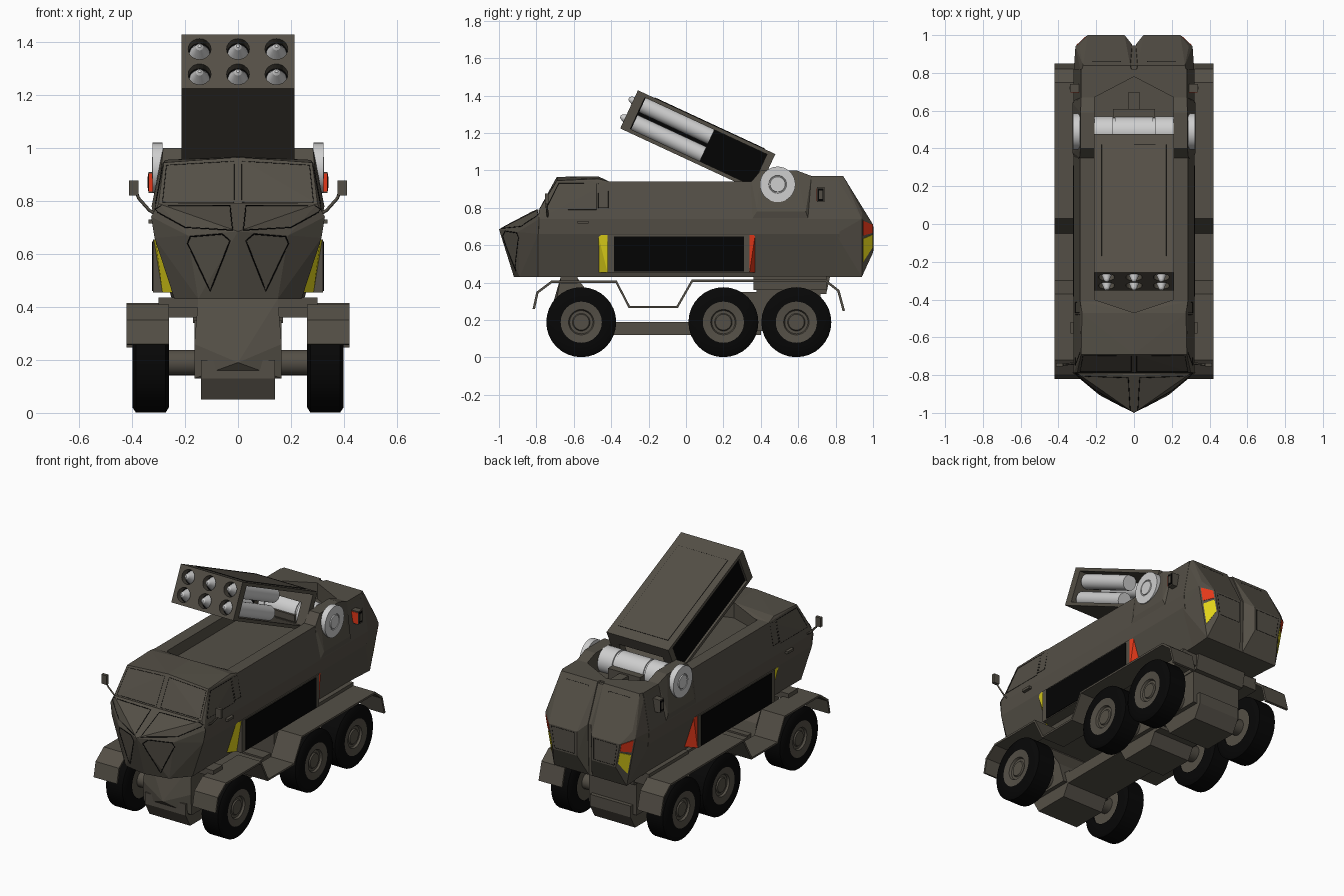
import bpy, bmesh, math
from mathutils import Matrix, Vector
from mathutils.bvhtree import BVHTree

if "Cube" in bpy.data.objects:
    bpy.data.objects.remove(bpy.data.objects["Cube"])


def material(name, r, g, b):
    m = bpy.data.materials.new(name)
    m.use_nodes = True
    m.diffuse_color = (r, g, b, 1)
    m.node_tree.nodes["Principled BSDF"].inputs["Base Color"].default_value = (r, g, b, 1)
    return m


OLIVE = material("olive_paint", .088, .078, .061)
BLACK = material("black_panel", .001, .001, .001)
RUBBER = material("tyre_rubber", .002, .002, .002)
PALE = material("pale_metal", .62, .62, .62)
RED = material("red_lamp", .78, .04, .01)
YELLOW = material("yellow_lamp", .75, .65, .01)
smooth_parts = []


def finish(name, bm, mat, mirror=False, smooth=False):
    bmesh.ops.recalc_face_normals(bm, faces=bm.faces)
    me = bpy.data.meshes.new(name)
    bm.to_mesh(me)
    bm.free()
    me.materials.append(mat)
    ob = bpy.data.objects.new(name, me)
    bpy.context.collection.objects.link(ob)
    if mirror:
        ob.modifiers.new("mirror", "MIRROR")
    if smooth:
        smooth_parts.append(ob)
    return ob


def solid(name, pts, mat=OLIVE, pair=False):
    """Convex body; symmetric across x, or a mirrored pair."""
    bm = bmesh.new()
    for x, y, z in pts:
        bm.verts.new((x, y, z))
        if not pair and x:
            bm.verts.new((-x, y, z))
    res = bmesh.ops.convex_hull(bm, input=bm.verts)
    spare = {v for v in res["geom_interior"] + res["geom_unused"] if isinstance(v, bmesh.types.BMVert)}
    bmesh.ops.delete(bm, geom=list(spare), context="VERTS")
    bmesh.ops.dissolve_limit(bm, angle_limit=.01, verts=bm.verts, edges=bm.edges)
    return finish(name, bm, mat, pair)


def box(name, xs, ys, zs, mat=OLIVE, pair=False):
    return solid(name, [(x, y, z) for x in xs for y in ys for z in zs], mat, pair)


def plate(name, quad, mat, thick=.003):
    q = [Vector(p) for p in quad]
    n = (q[1] - q[0]).cross(q[3] - q[0]).normalized() * thick
    if n.x < 0:
        n = -n
    return solid(name, q + [p + n for p in q], mat, True)


def lathe(name, profile, y, z, mat, pair=True):
    """Revolve (x, radius) points around an axis along x."""
    bm = bmesh.new()
    vs = [bm.verts.new((x, y, z + r)) for x, r in profile]
    es = [bm.edges.new(e) for e in zip(vs, vs[1:])]
    bmesh.ops.spin(bm, geom=vs + es, cent=(0, y, z), axis=(1, 0, 0), angle=math.tau, steps=32)
    bmesh.ops.remove_doubles(bm, verts=bm.verts, dist=.0001)
    return finish(name, bm, mat, pair, True)


def add_rod(bm, x, z, y0, y1, r0, r1):
    m = Matrix.Translation((x, (y0 + y1) / 2, z)) @ Matrix.Rotation(-math.pi / 2, 4, "X")
    bmesh.ops.create_cone(bm, cap_ends=True, segments=20, radius1=r0, radius2=r1, depth=y1 - y0, matrix=m)


def cut(parts, cutter):
    for ob in parts:
        mod = ob.modifiers.new("cut", "BOOLEAN")
        mod.operation, mod.solver, mod.object = "DIFFERENCE", "EXACT", cutter
        bpy.context.view_layer.objects.active = ob
        bpy.ops.object.modifier_apply(modifier="cut")
    bpy.data.objects.remove(cutter)


def line(name, pts, mat=BLACK, r=.0024, closed=True):
    cu = bpy.data.curves.new(name, "CURVE")
    cu.dimensions, cu.bevel_depth, cu.bevel_resolution = "3D", r, 0
    for s in (1, -1):
        sp = cu.splines.new("POLY")
        sp.points.add(len(pts) - 1)
        for p, (x, y, z) in zip(sp.points, pts):
            p.co = (s * x, y, z, 1)
        sp.use_cyclic_u = closed
    cu.materials.append(mat)
    ob = bpy.data.objects.new(name, cu)
    bpy.context.collection.objects.link(ob)
    return ob


def seam_on(name, ob, outline, r, steps=8):
    """Project a front outline of (x, z) points onto a part."""
    bm = bmesh.new()
    bm.from_mesh(ob.data)
    tree = BVHTree.FromBMesh(bm)
    pts = []
    for a, b in zip(outline, outline[1:] + outline[:1]):
        for i in range(steps):
            p = Vector(a).lerp(Vector(b), i / steps)
            hit = tree.ray_cast(Vector((p.x, -3, p.y)), Vector((0, 1, 0)))[0]
            if hit:
                pts.append(hit)
    bm.free()
    line(name, pts, r=r)


# Hull, cab, nose and rear
def ring(y):
    return [(x, y, z) for x, z in ((.24, .43), (.315, .66), (.32, .74))]

hull = solid("main_hull", [p for y in (-.42, .82) for p in ring(y) + [(.285, y, .94)]])
hump = solid("drum_hump", [(.315, .34, .72), (.315, .66, .72), (.326, .38, .78), (.326, .64, .78),
                           (.288, .35, .94), (.283, .4, 1), (.283, .59, 1), (.28, .67, .97)])
rear_roof = solid("rear_roof", [(x, y, z) for y in (.65, .82) for x, z in ((.315, .76), (.28, .97))])
cab = solid("cab", ring(-.79) + ring(-.41) + [(.3, -.785, .79), (.28, -.69, .945), (0, -.69, .965),
                                              (.275, -.47, .955), (0, -.47, .968), (.285, -.41, .94)])
cut((hull, hump, rear_roof, cab), solid("bay_cutter", [
    (x, y, z) for z in (.87, 1.3) for x, y in ((.21, -.4), (0, -.47), (.21, .67), (0, .78))]))
nose = solid("nose", ring(-.79) + [(.328, -.785, .74), (.3, -.79, .79), (0, -.8, .79), (.19, -.9, .67),
                                   (.15, -.89, .43), (0, -1, .685), (0, -.92, .43)])
P, Q, R, S = [Vector(p) for p in ((.31, .94, .74), (.245, 1, .71), (.216, 1, .56), (.25, .94, .43))]
solid("rear_lobe", ring(.8) + [P, Q, R, S, (.29, .94, .78), (.05, 1, .71), (.05, 1, .56), (.01, .95, .75),
                               (.01, .94, .43), (.01, .8, .43), (.27, .84, .97), (.02, .84, .97),
                               (.28, .8, .97), (.01, .8, .97)], pair=True)
solid("rear_spine", [(.03, .79, .43), (.03, .94, .43), (.03, .945, .75), (.03, .84, .96), (.03, .79, .96)])

# Rear lamps on the lobe corners
def on_corner(u, v):
    return P.lerp(S, v).lerp(Q.lerp(R, v), u)

for name, v0, v1, mat in (("red_rear_lamp", .02, .29, RED), ("yellow_rear_lamp", .35, .77, YELLOW)):
    plate(name, [on_corner(.1, v0), on_corner(.9, v0), on_corner(.9, v1), on_corner(.1, v1)], mat)

# Panel seams and windows
seam_on("nose_upper_seam", nose, [(.318, .765), (.292, .782), (.03, .782), (.02, .69), (.2, .7)], .002)
seam_on("nose_lower_seam", nose, [(.19, .64), (.18, .665), (.06, .675), (.03, .65), (.105, .46)], .0024)
seam_on("windscreen_seam", cab, [(.015, .795), (.285, .795), (.27, .935), (.015, .95)], .001)
line("door_window_seam", [(.321 - (z - .74) * .185, y, z) for y, z in
                          ((-.75, .79), (-.68, .93), (-.48, .93), (-.48, .79))], r=.0013)
line("rear_quarter_seam", [(.321 - (z - .74) * .185, y, z) for y, z in
                           ((-.47, .8), (-.47, .93), (-.415, .93), (-.415, .8))], r=.0013)
line("rear_window_seam", [(x, .842 + (.97 - z) * .53, z) for x, z in
                          ((.07, .94), (.22, .94), (.24, .81), (.06, .81))], r=.0016)
line("rear_hatch_seam", [(x, 1, z) for x, z in ((.065, .7), (.225, .7), (.205, .57), (.065, .57))], r=.0013)
box("door_handle", (.3, .337), (-.58, -.52), (.715, .73), pair=True)

# Side lockers with black panels and lamp ramps at both ends
def against_hull(y):
    return [(.244, y, .455), (.311, y, .655)]

box("side_locker", (.25, .32), (-.42, .34), (.455, .655), pair=True)
box("locker_panel", (.317, .324), (-.385, .31), (.46, .647), BLACK, True)
for name, y0, y1, low, mat in (("yellow_lamp_ramp", -.47, -.42, .285, YELLOW),
                               ("red_lamp_ramp", .37, .34, .318, RED)):
    ramp = solid(name, against_hull(y0) + against_hull(y1) + [(low, y1, .455), (.318, y1, .655)], mat, True)
    ramp.data.materials.append(OLIVE)
    for f in ramp.data.polygons:
        f.material_index = int(abs(f.normal.z) > .7)

# Hump side lamps and mirrors
box("side_lamp_housing", (.28, .338), (.7, .74), (.83, .91), pair=True)
box("side_lamp", (.29, .337), (.697, .701), (.835, .903), RED, True)
box("side_lamp_frame", (.337, .34), (.704, .736), (.837, .903), BLACK, True)
box("side_lamp_cover", (.339, .342), (.711, .729), (.848, .892), pair=True)
box("wing_mirror", (.375, .412), (-.755, -.735), (.82, .877), pair=True)
line("mirror_arm", [(.31, -.74, .75), (.335, -.74, .765), (.375, -.745, .81), (.39, -.745, .85)],
     OLIVE, .006, False)

# Fenders
bm = bmesh.new()
path = [(-.82, .26), (-.8, .35), (-.72, .41), (-.37, .41), (-.3, .275), (-.05, .275),
        (.03, .415), (.75, .415), (.82, .36), (.85, .25)]
rows = [[bm.verts.new((x, y, z)) for x in (.26, .42)] for y, z in path]
for a, b in zip(rows, rows[1:]):
    bm.faces.new((a[0], a[1], b[1], b[0]))
fender = finish("fender", bm, OLIVE, True)
fender.modifiers.new("thickness", "SOLIDIFY").thickness = .013

# Chassis
solid("front_prow", [(.15, -.67, .43), (.15, -.585, .43), (.165, -.7, .26), (.165, -.46, .26),
                     (.165, -.69, .13), (.165, -.42, .13), (0, -.74, .19)])
solid("rear_frame", [(.17, .36, .43), (.17, .77, .43), (.17, .75, .34), (.17, .38, .34)])
box("rear_axle_case", (.165,), (.12, .72), (.14, .35))
box("chassis_beam", (.14,), (-.5, .4), (.12, .19))
box("front_fender_bracket", (.3,), (-.67, -.58), (.395, .435))
box("rear_fender_bracket", (.27,), (.36, .75), (.36, .435))

# Wheels, axles and differentials
for c in (-.56, .2, .59):
    lathe("tyre", [(.26, .11), (.26, .165), (.273, .187), (.385, .187), (.398, .168), (.398, .11)],
          c, .188, RUBBER)
    lathe("wheel_hub", [(.27, 0), (.27, .115), (.398, .115), (.392, .068), (.38, .062),
                        (.38, .047), (.387, .042), (.387, 0)], c, .188, OLIVE)
    lathe("axle", [(0, .048), (.28, .048), (.28, 0)], c, .19, OLIVE)
    solid("differential", [(x, c + s * d, z) for s in (1, -1)
                           for x, d, z in ((.14, .11, .05), (.14, .155, .13), (.14, .155, .2))])

# Launcher mount: drum, side discs and brackets
lathe("drum", [(0, .078), (.1, .078), (.1, .072), (.112, .072), (.112, .08), (.21, .08), (.21, 0)],
      .49, .925, PALE)
lathe("drum_disc", [(.2, .04), (.285, .04), (.285, .095), (.322, .095), (.322, .048), (.318, .046),
                    (.318, .042), (.324, .04), (.324, 0)], .49, .925, PALE)
box("drum_bracket", (.11,), (.4, .61), (.86, .94))
box("drum_brace", (.03,), (.6, .7), (.86, .93))

# Launcher box, built level with its front top edge at the origin, then tilted
launcher = box("launcher_box", (.213,), (0, .81), (-.225, 0))
SLOTS = [(x, z) for x in (-.145, 0, .145) for z in (-.06, -.165)]
bm = bmesh.new()
for x, z in SLOTS:
    add_rod(bm, x, z, -.1, .045, .043, .043)
for x0, x1 in ((-.25, -.192), (-.16, .25)):
    bmesh.ops.create_cube(bm, size=1, matrix=Matrix.Translation(((x0 + x1) / 2, .41, -.1125))
                          @ Matrix.Diagonal((x1 - x0, .72, .185, 1)))
cut([launcher], finish("launcher_cutter", bm, OLIVE))
cut([launcher], box("rear_opening_cutter", (.15,), (.74, .9), (-.2, -.08)))
bm = bmesh.new()
for x in (-.195, -.157):
    bmesh.ops.create_cube(bm, size=1, matrix=Matrix.Translation((x, .41, -.1125))
                          @ Matrix.Diagonal((.008, .72, .185, 1)))
tilted = [launcher, finish("launcher_dark_wall", bm, BLACK),
          box("launcher_top_panel", (.17,), (.096, .745), (-.001, .003)),
          line("launcher_top_seam", [(0, .096, .002), (.17, .096, .002), (.17, .745, .002),
                                     (0, .745, .002)], r=.0015, closed=False)]
missiles, liners, tubes = bmesh.new(), bmesh.new(), bmesh.new()
for x, z in SLOTS:
    add_rod(missiles, x, z, -.018, .044, .014, .039)
    add_rod(missiles, x, z, -.026, -.018, .006, .014)
    add_rod(liners, x, z, .042, .055, .0428, .0428)
    add_rod(tubes, x, z, .055, .46, .045, .045)
tilted += [finish("missiles", missiles, PALE, smooth=True), finish("slot_liners", liners, BLACK),
           finish("launch_tubes", tubes, PALE, smooth=True)]
tilt = Matrix.Translation((0, -.257, 1.428)) @ Matrix.Rotation(math.radians(-24.9), 4, "X")
for ob in tilted:
    ob.matrix_basis = tilt

# Smooth the round parts
bpy.ops.object.select_all(action="DESELECT")
for ob in smooth_parts:
    ob.select_set(True)
bpy.context.view_layer.objects.active = smooth_parts[0]
bpy.ops.object.shade_smooth_by_angle(angle=math.radians(35))
